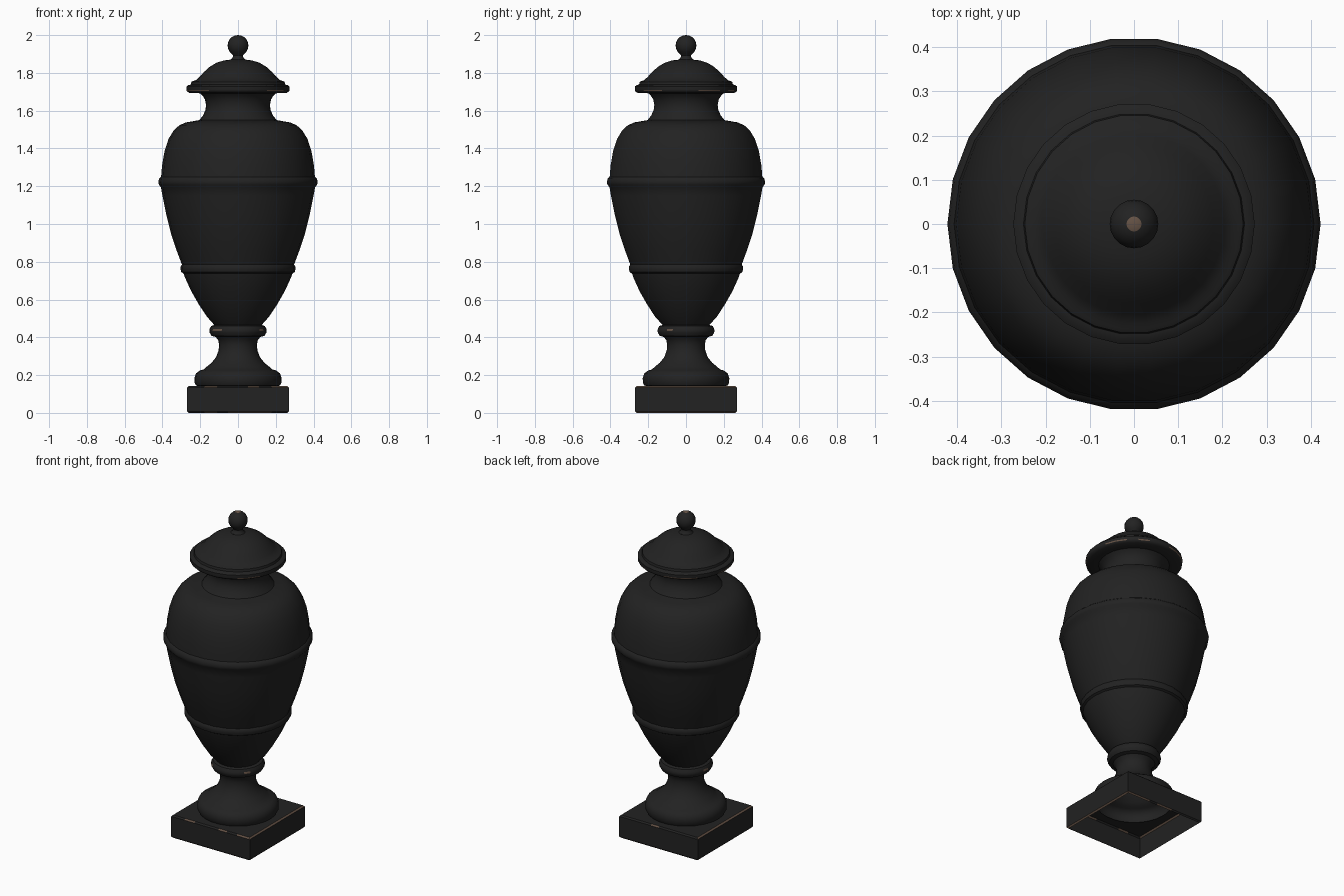
import bpy, bmesh, math, random

random.seed(4)
SEGS = 26


def material(name, rgb):
    m = bpy.data.materials.new(name)
    m.diffuse_color = (*rgb, 1)
    return m


BLACK = material("black_paint", (0.016, 0.016, 0.016))
BROWN = material("worn_brown", (0.13, 0.085, 0.06))


def sweep(name, profile, segs=SEGS, square=(), worn=lambda i, a: False):
    """Spin (radius, z) points, listed bottom to top; levels in `square` become square loops."""
    bm = bmesh.new()
    loops = []
    for i, (r, z) in enumerate(profile):
        loop = []
        for j in range(segs):
            a = math.tau * j / segs
            c, s = math.cos(a), math.sin(a)
            k = r / max(abs(c), abs(s)) if i in square else r
            loop.append(bm.verts.new((k * c, k * s, z)))
        loops.append(loop)
    for i in range(len(loops) - 1):
        for j in range(segs):
            n = (j + 1) % segs
            f = bm.faces.new((loops[i][j], loops[i][n], loops[i + 1][n], loops[i + 1][j]))
            f.material_index = int(worn(i, math.tau * (j + 0.5) / segs))
    bmesh.ops.remove_doubles(bm, verts=bm.verts, dist=0.00005)
    me = bpy.data.meshes.new(name)
    bm.to_mesh(me)
    bm.free()
    me.materials.append(BLACK)
    me.materials.append(BROWN)
    me.shade_smooth()
    me.set_sharp_from_angle(angle=math.radians(40))
    ob = bpy.data.objects.new(name, me)
    bpy.context.collection.objects.link(ob)
    return ob


# Square plinth, open underneath, with worn edges
sweep("plinth", [(0.262, 0.0), (0.27, 0.008), (0.27, 0.134), (0.262, 0.142), (0.21, 0.142)],
      segs=32, square=(0, 1, 2, 3),
      worn=lambda i, a: i in (0, 2) and (abs(math.cos(a)) > 0.71 or random.random() < 0.3))

# Flared foot
sweep("foot", [(0.21, 0.142), (0.222, 0.145), (0.23, 0.16), (0.231, 0.185), (0.222, 0.21),
               (0.2, 0.225), (0.182, 0.23), (0.165, 0.245), (0.14, 0.265), (0.116, 0.295),
               (0.103, 0.33), (0.1, 0.36), (0.105, 0.385), (0.118, 0.402)])

# Collar ring under the body
sweep("collar_ring", [(0.118, 0.402), (0.14, 0.408), (0.15, 0.424), (0.152, 0.434), (0.15, 0.445),
                      (0.142, 0.46), (0.125, 0.465)],
      worn=lambda i, a: i == 3 and random.random() < 0.2)

# Body with two raised bands
sweep("body", [(0.125, 0.465), (0.165, 0.51), (0.208, 0.575), (0.248, 0.645), (0.28, 0.715),
               (0.288, 0.738), (0.3, 0.745), (0.304, 0.76), (0.304, 0.775), (0.297, 0.785),
               (0.325, 0.86), (0.355, 0.95), (0.38, 1.05), (0.4, 1.15), (0.408, 1.195),
               (0.419, 1.208), (0.422, 1.222), (0.418, 1.24), (0.407, 1.25), (0.402, 1.31),
               (0.389, 1.385), (0.368, 1.45), (0.34, 1.496), (0.31, 1.523), (0.275, 1.538),
               (0.25, 1.542)])

# Waisted neck
sweep("neck", [(0.25, 1.542), (0.205, 1.55), (0.185, 1.575), (0.172, 1.605), (0.169, 1.63),
               (0.175, 1.66), (0.188, 1.68), (0.2, 1.692)])

# Lid: rim, step and dome
sweep("lid", [(0.2, 1.692), (0.258, 1.694), (0.271, 1.703), (0.273, 1.71), (0.273, 1.728),
              (0.262, 1.736), (0.25, 1.738), (0.247, 1.752), (0.238, 1.757), (0.225, 1.76),
              (0.205, 1.778), (0.18, 1.805), (0.15, 1.832), (0.115, 1.853), (0.075, 1.866),
              (0.04, 1.87)],
      worn=lambda i, a: i == 2 and random.random() < 0.5)

# Knob on the lid, worn at the tip
ball = [(0.055 * math.sin(t), 1.945 - 0.055 * math.cos(t))
        for t in (math.pi * k / 10 for k in range(2, 11))]
sweep("knob", [(0.04, 1.87), (0.028, 1.882), (0.027, 1.893)] + ball, segs=20,
      worn=lambda i, a: i == 10)
